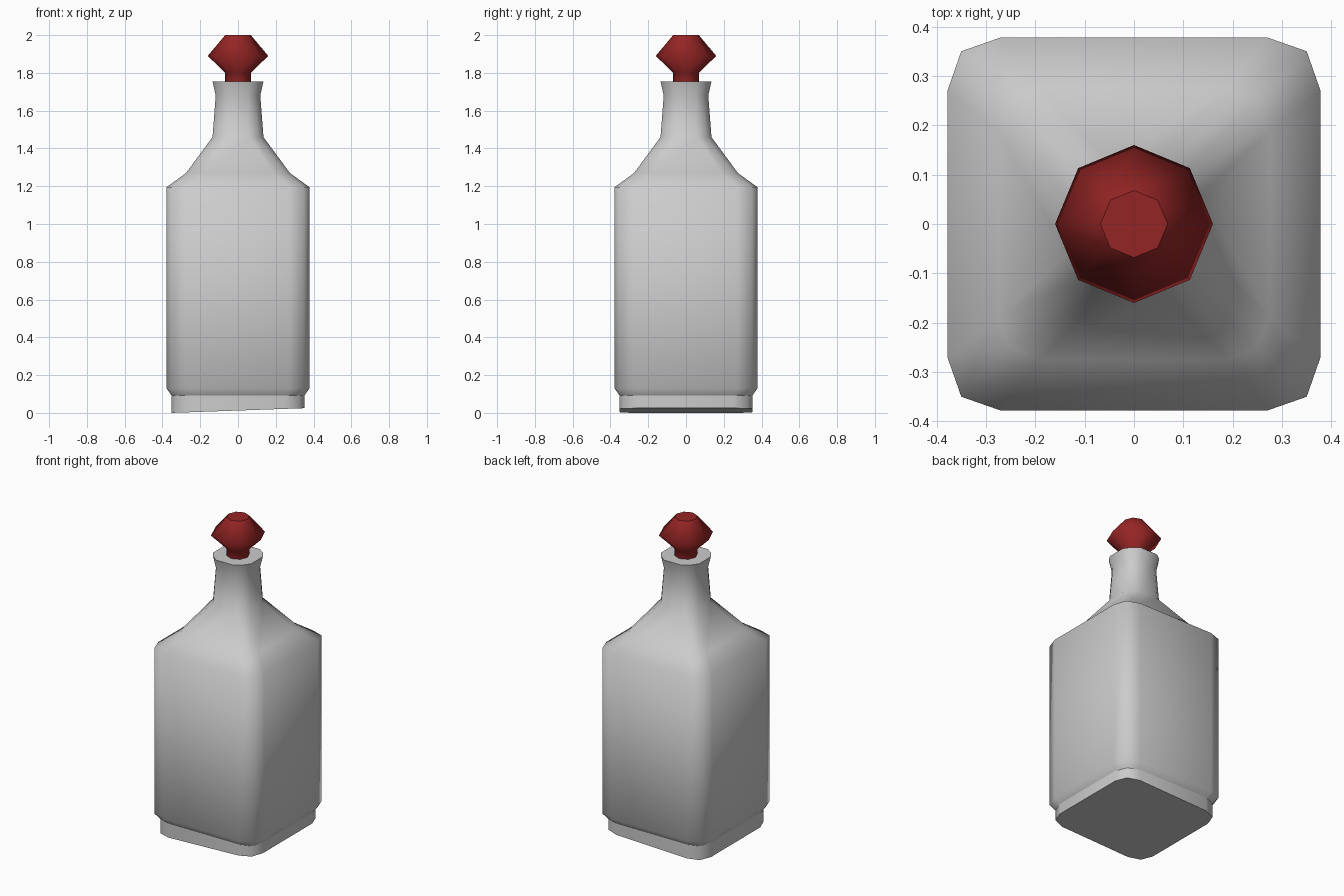
import bpy, bmesh, math

if "Cube" in bpy.data.objects:
    bpy.data.objects.remove(bpy.data.objects["Cube"], do_unlink=True)


def material(name, colour):
    m = bpy.data.materials.new(name)
    m.use_nodes = True
    m.diffuse_color = colour
    m.node_tree.nodes["Principled BSDF"].inputs["Base Color"].default_value = colour
    return m


def square_ring(z, side, corner, flat):
    """Twelve-point rounded square: side distance, corner point, flat half width."""
    quarter = [(side, -flat), (side, flat), (corner, corner)]
    pts = []
    for k in range(4):
        c, s = round(math.cos(k * math.pi / 2)), round(math.sin(k * math.pi / 2))
        pts += [(x * c - y * s, x * s + y * c, z) for x, y in quarter]
    return pts


def round_ring(z, radius, sides=8):
    return [(radius * math.cos(i * math.tau / sides),
             radius * math.sin(i * math.tau / sides), z) for i in range(sides)]


def loft(name, rings, mat, sharp=(), cap_top=True, flip=False):
    """Skin a stack of rings from bottom to top; sharp lists ring indices kept crisp."""
    bm = bmesh.new()
    loops = [[bm.verts.new(p) for p in ring] for ring in rings]
    n = len(loops[0])
    for low, high in zip(loops, loops[1:]):
        for i in range(n):
            j = (i + 1) % n
            bm.faces.new((low[i], low[j], high[j], high[i]))
    bm.faces.new(loops[0][::-1])
    if cap_top:
        bm.faces.new(loops[-1])
    for f in bm.faces:
        f.smooth = True
    for r in sharp:
        for i in range(n):
            bm.edges.get((loops[r][i], loops[r][(i + 1) % n])).smooth = False
    if flip:
        bmesh.ops.reverse_faces(bm, faces=bm.faces[:])
    mesh = bpy.data.meshes.new(name)
    bm.to_mesh(mesh)
    bm.free()
    mesh.materials.append(mat)
    obj = bpy.data.objects.new(name, mesh)
    bpy.context.collection.objects.link(obj)
    return obj


glass = material("pale grey glass", (0.6, 0.6, 0.6, 1))
red = material("dark red", (0.3, 0.018, 0.018, 1))

# Bottle with bevelled underside, sloping shoulders and flared lip
loft("bottle_body", [
    square_ring(0.03, 0.31, 0.285, 0.22),
    square_ring(0.13, 0.378, 0.35, 0.27),
    square_ring(1.195, 0.378, 0.35, 0.27),
    square_ring(1.27, 0.275, 0.25, 0.19),
    square_ring(1.46, 0.135, 0.104, 0.06),
    square_ring(1.68, 0.118, 0.092, 0.053),
    square_ring(1.755, 0.135, 0.104, 0.06),
], glass, sharp=(6,))

# Inward-facing foot, its floor slightly tilted
floor = [(x, y, 0.0125 + 0.0125 * x / 0.353) for x, y, z in square_ring(0, 0.353, 0.325, 0.25)]
loft("bottle_foot", [floor, square_ring(0.13, 0.353, 0.325, 0.25)],
     glass, sharp=(0,), cap_top=False, flip=True)

# Faceted stopper
loft("stopper", [round_ring(1.74, 0.068), round_ring(1.8, 0.068),
                 round_ring(1.89, 0.16), round_ring(2.0, 0.068)], red, sharp=(0, 3))
